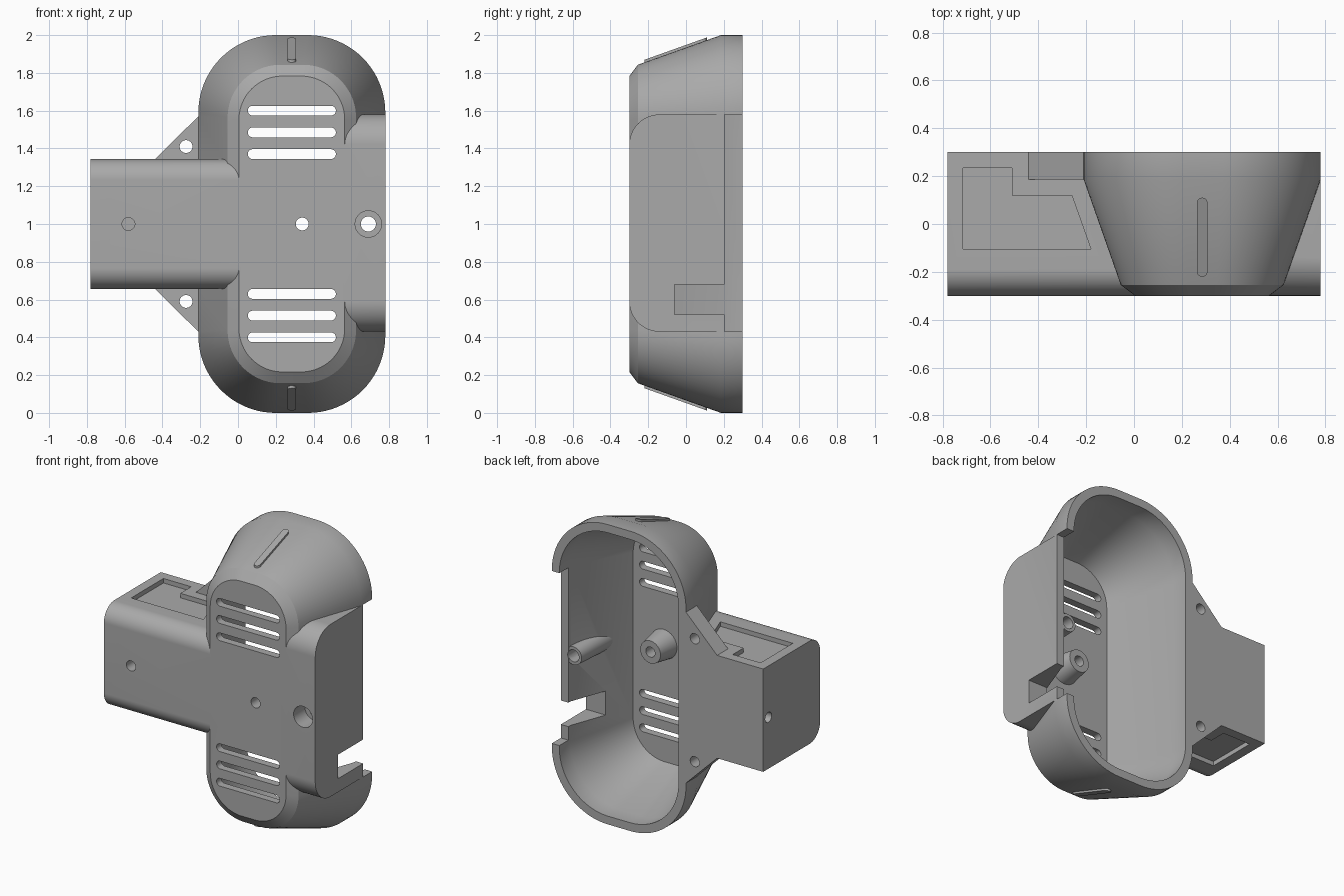
import bpy, bmesh
from math import sin, cos, pi, radians

if "Cube" in bpy.data.objects:
    bpy.data.objects.remove(bpy.data.objects["Cube"], do_unlink=True)

grey = bpy.data.materials.new("plain grey")
grey.use_nodes = True
grey.diffuse_color = (0.4, 0.4, 0.4, 1)
grey.node_tree.nodes["Principled BSDF"].inputs["Base Color"].default_value = (0.4, 0.4, 0.4, 1)

BACK, FRONT = 0.3, -0.3
CX, CZ = 0.285, 1.0          # centre of the oval shell


def rounded(cu, cv, hu, hv, radii, n=20):
    """Rounded rectangle; one radius per corner, counter-clockwise from +u +v."""
    pts = []
    for k, (su, sv) in enumerate(((1, 1), (-1, 1), (-1, -1), (1, -1))):
        r = radii[k] if isinstance(radii, tuple) else radii
        for i in range(n + 1 if r else 1):
            a = (k + i / n) * pi / 2
            pts.append((cu + su * (hu - r) + r * cos(a), cv + sv * (hv - r) + r * sin(a)))
    return pts


def loft(name, rings):
    """Closed solid through matching rings of 3D points."""
    bm = bmesh.new()
    rows = [[bm.verts.new(p) for p in ring] for ring in rings]
    n = len(rows[0])
    for a, b in zip(rows, rows[1:]):
        for i in range(n):
            bm.faces.new((a[i], a[(i + 1) % n], b[(i + 1) % n], b[i]))
    bm.faces.new(rows[0])
    bm.faces.new(rows[-1])
    bmesh.ops.recalc_face_normals(bm, faces=bm.faces)
    mesh = bpy.data.meshes.new(name)
    bm.to_mesh(mesh)
    bm.free()
    mesh.materials.append(grey)
    ob = bpy.data.objects.new(name, mesh)
    bpy.context.collection.objects.link(ob)
    return ob


def place(axis, u, v, w):
    return {"x": (w, u, v), "y": (u, w, v), "z": (u, v, w)}[axis]


def prism(name, axis, outline, lo, hi):
    return loft(name, [[place(axis, u, v, w) for u, v in outline] for w in (lo, hi)])


def block(name, x, y, z):
    return prism(name, "x", [(y[0], z[0]), (y[1], z[0]), (y[1], z[1]), (y[0], z[1])], *x)


def rod(name, axis, u, v, lo, hi, r0, r1=None):
    rings = []
    for w, r in ((lo, r0), (hi, r1 or r0)):
        rings.append([place(axis, p, q, w) for p, q in rounded(u, v, r, r, r, 8)])
    return loft(name, rings)


def oval_loft(name, sections):
    return loft(name, [[(u, y, v) for u, v in rounded(CX, CZ, hx, hz, r)]
                       for y, hx, hz, r in sections])


def combine(target, parts, operation):
    for part in parts:
        mod = target.modifiers.new("join", "BOOLEAN")
        mod.object, mod.operation, mod.solver = part, operation, "EXACT"
        bpy.context.view_layer.objects.active = target
        bpy.ops.object.modifier_apply(modifier=mod.name)
        bpy.data.objects.remove(part, do_unlink=True)


# Outer shell: tapered oval with a chamfered front
shell = oval_loft("housing_shell", [(BACK, .495, 1, .41), (.185, .495, 1, .41),
                                    (-.255, .34, .843, .28), (FRONT, .28, .783, .23)])

# Side arm, side box and corner tabs
arm = prism("arm", "x", rounded(0, CZ, .3, .343, (0, .11, .11, 0)), -.78, .2)
box = prism("side_box", "x", rounded(0, 1.005, .3, .575, (0, .16, .16, 0)), .4, .78)
tabs = [prism("tab", "y", [(-.44, CZ + s * .343), (-.15, CZ + s * .343), (-.15, CZ + s * .63),
                           (-.2, CZ + s * .58)], .185, BACK) for s in (1, -1)]
combine(shell, [arm, box] + tabs, "UNION")

# Hollow interior, open at the back
cavity = oval_loft("cavity", [(.35, .44, .945, .36), (.185, .44, .945, .36),
                              (-.25, .28, .783, .23)])
combine(shell, [cavity], "DIFFERENCE")

# Recess and cable opening in the side wall
cuts = [block("wall_recess", (.6, .9), (.205, .4), (.43, 1.58)),
        block("cable_opening", (.55, .9), (-.06, .3), (.52, .68))]

# Vent slots, tab holes and shaped pockets, mirrored about mid height
pocket = [(-.715, .235), (-.51, .235), (-.51, .12), (-.26, .12), (-.18, -.105), (-.715, -.105)]
for s in (1, -1):
    for dz in (.37, .485, .6):
        cuts.append(prism("slot", "y", rounded(CX, CZ + s * dz, .233, .026, .0255, 8), -.4, -.2))
    cuts.append(rod("tab_hole", "y", -.275, CZ + s * .41, .1, .4, .034))
    cuts.append(prism("pocket", "z", pocket, CZ + s * .313, CZ + s * .4))

# Screw holes
cuts += [rod("arm_front_hole", "y", -.58, CZ, -.4, -.1, .034),
         rod("arm_end_hole", "x", .245, CZ, -.9, -.6, .034),
         rod("centre_hole", "y", .34, CZ, -.4, 0, .034),
         rod("counterbore", "y", .69, CZ, -.4, -.18, .07),
         rod("side_hole", "y", .69, CZ, -.3, .4, .04)]
combine(shell, cuts, "DIFFERENCE")

# Screw bosses inside
centre_boss = rod("centre_boss", "y", .34, CZ, -.26, -.11, .1, .075)
combine(centre_boss, [rod("drill", "y", .34, CZ, -.4, 0, .034)], "DIFFERENCE")
side_boss = rod("side_boss", "y", .69, CZ, -.15, .2, .075, .06)
combine(side_boss, [rod("drill", "y", .69, CZ, -.4, .4, .04)], "DIFFERENCE")

# Raised ribs on the sloping top and bottom
ribs = []
for name, s in (("top_rib", 1), ("bottom_rib", -1)):
    outline = rounded(CX, -.055, .022, .165, .0215, 8)
    ribs.append(loft(name, [[(x, y, CZ + s * (.843 + .357 * (y + .255) + lift)) for x, y in outline]
                            for lift in (-.02, .014)]))

# Smooth curves, crisp edges
for ob in [shell, centre_boss, side_boss] + ribs:
    bpy.ops.object.select_all(action="DESELECT")
    ob.select_set(True)
    bpy.context.view_layer.objects.active = ob
    bpy.ops.object.shade_smooth_by_angle(angle=radians(25))
